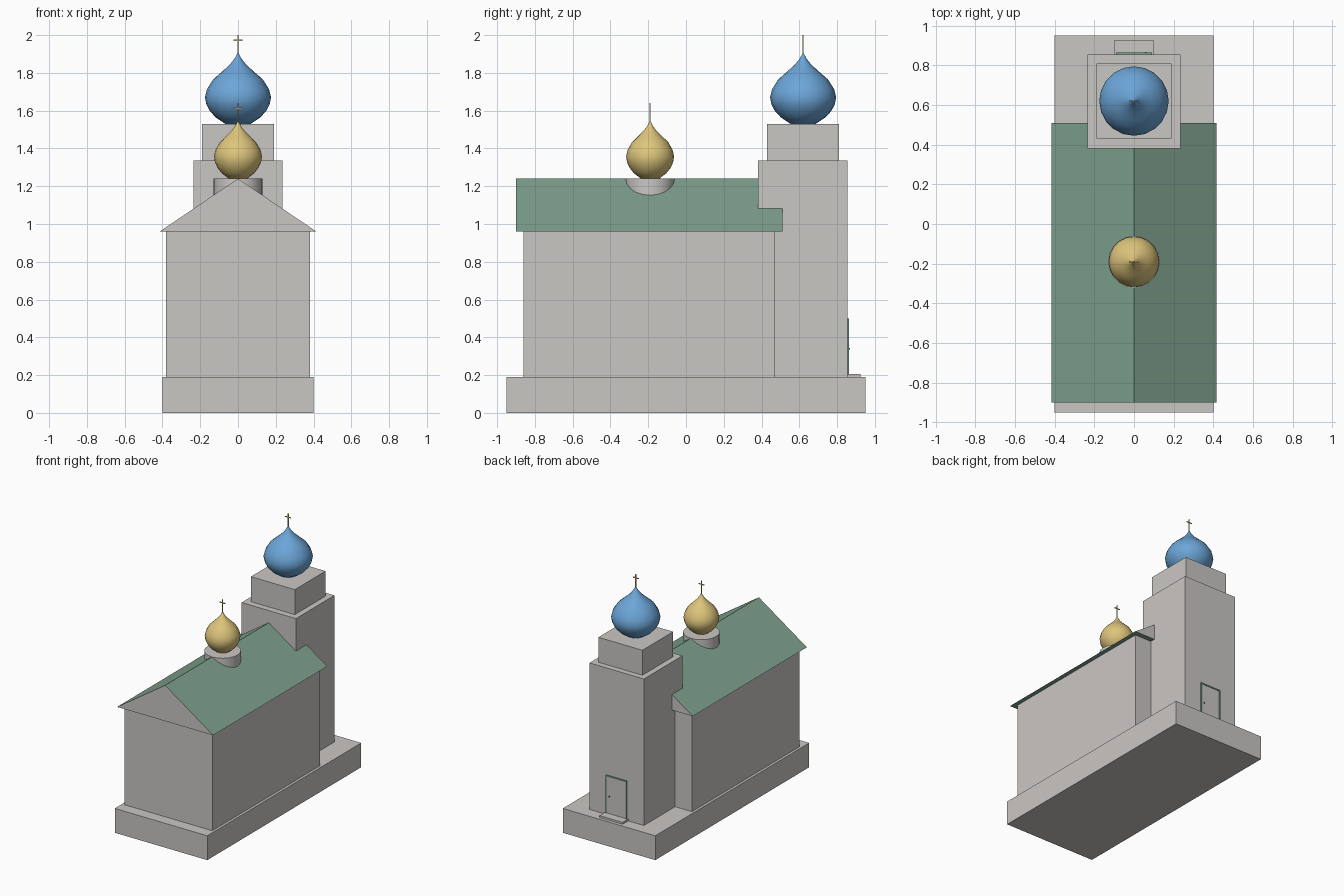
import bpy, bmesh, math

cube = bpy.data.objects.get("Cube")
if cube:
    bpy.data.objects.remove(cube, do_unlink=True)


def material(name, rgb):
    m = bpy.data.materials.new(name)
    m.use_nodes = True
    m.diffuse_color = (*rgb, 1)
    m.node_tree.nodes["Principled BSDF"].inputs["Base Color"].default_value = (*rgb, 1)
    return m


stone = material("pale stone", (0.59, 0.57, 0.55))
green = material("roof green", (0.21, 0.36, 0.27))
blue = material("dome blue", (0.15, 0.38, 0.69))
gold = material("dome gold", (0.73, 0.56, 0.20))


def make_object(name, bm, *mats):
    bmesh.ops.recalc_face_normals(bm, faces=bm.faces)
    mesh = bpy.data.meshes.new(name)
    bm.to_mesh(mesh)
    bm.free()
    for m in mats:
        mesh.materials.append(m)
    ob = bpy.data.objects.new(name, mesh)
    bpy.context.collection.objects.link(ob)
    return ob


def box(name, x, y, z, mat):
    """Box from (min, max) spans."""
    bm = bmesh.new()
    bmesh.ops.create_cube(bm, size=1)
    for v in bm.verts:
        for i, (lo, hi) in enumerate((x, y, z)):
            v.co[i] = hi if v.co[i] > 0 else lo
    return make_object(name, bm, mat)


def lathe(name, profile, y, mat, sides):
    """Closed solid turned from (radius, z) points; zero radius makes a tip."""
    bm = bmesh.new()
    rings = []
    for r, z in profile:
        if r == 0:
            rings.append([bm.verts.new((0, y, z))] * sides)
        else:
            angles = [math.tau * i / sides for i in range(sides)]
            rings.append([bm.verts.new((r * math.cos(a), y + r * math.sin(a), z)) for a in angles])
    for low, high in zip(rings, rings[1:]):
        for i in range(sides):
            j = (i + 1) % sides
            corners = [low[i], low[j], high[j], high[i]]
            bm.faces.new(list(dict.fromkeys(corners)))
    for ring in (rings[0], rings[-1]):
        if ring[0] is not ring[1]:
            bm.faces.new(ring)
    ob = make_object(name, bm, mat)
    bpy.ops.object.select_all(action="DESELECT")
    ob.select_set(True)
    bpy.context.view_layer.objects.active = ob
    bpy.ops.object.shade_smooth_by_angle(angle=math.radians(50))
    return ob


# Plinth, nave and stepped bell tower
box("plinth", (-0.40, 0.40), (-0.95, 0.95), (0, 0.19), stone)
box("nave", (-0.38, 0.38), (-0.86, 0.47), (0.19, 0.96), stone)
box("tower", (-0.235, 0.235), (0.38, 0.855), (0.19, 1.335), stone)
box("tower_upper_stage", (-0.19, 0.19), (0.43, 0.81), (1.335, 1.53), stone)

# Gabled roof: green slopes and underside, stone gable ends
bm = bmesh.new()
gables = [[bm.verts.new((x, y, z)) for x, z in ((-0.415, 0.96), (0.415, 0.96), (0, 1.24))]
          for y in (-0.90, 0.51)]
for gable in gables:
    bm.faces.new(gable).material_index = 1
for i in range(3):
    j = (i + 1) % 3
    bm.faces.new((gables[0][i], gables[0][j], gables[1][j], gables[1][i]))
make_object("roof", bm, green, stone)

# Drum on the ridge
lathe("drum", [(0.13, 1.10), (0.13, 1.24)], -0.19, stone, 20)

# Onion domes: (radius, height) relative to the widest ring
ONION = [(0.38, -1), (0.67, -0.76), (0.85, -0.52), (0.96, -0.26), (1, 0), (0.94, 0.18),
         (0.75, 0.4), (0.56, 0.52), (0.39, 0.63), (0.24, 0.73), (0.12, 0.84), (0.04, 0.94), (0, 1)]


def dome(prefix, y, radius, bottom, middle, tip, mat):
    points = [(r * radius, middle + h * (tip - middle if h > 0 else middle - bottom))
              for r, h in ONION]
    lathe(prefix + "_dome", points, y, mat, 20)
    # Thin cross on the tip
    t = 0.003
    box(prefix + "_cross_post", (-t, t), (y - t, y + t), (tip - 0.02, tip + 0.09), gold)
    box(prefix + "_cross_bar", (-0.024, 0.024), (y - t, y + t), (tip + 0.06, tip + 0.066), gold)


dome("tower", 0.62, 0.175, 1.53, 1.67, 1.91, blue)
dome("nave", -0.19, 0.127, 1.24, 1.357, 1.55, gold)

# Back door: stone leaf in a slim green frame, with knob and step
box("door_leaf", (-0.08, 0.08), (0.85, 0.860), (0.205, 0.49), stone)
for side, x in (("left", 0.085), ("right", -0.085)):
    box("door_jamb_" + side, (x - 0.005, x + 0.005), (0.85, 0.864), (0.205, 0.50), green)
box("door_lintel", (-0.09, 0.09), (0.85, 0.864), (0.49, 0.50), green)
box("door_knob", (0.056, 0.064), (0.858, 0.868), (0.336, 0.344), green)
box("door_step", (-0.10, 0.10), (0.85, 0.925), (0.19, 0.205), stone)
